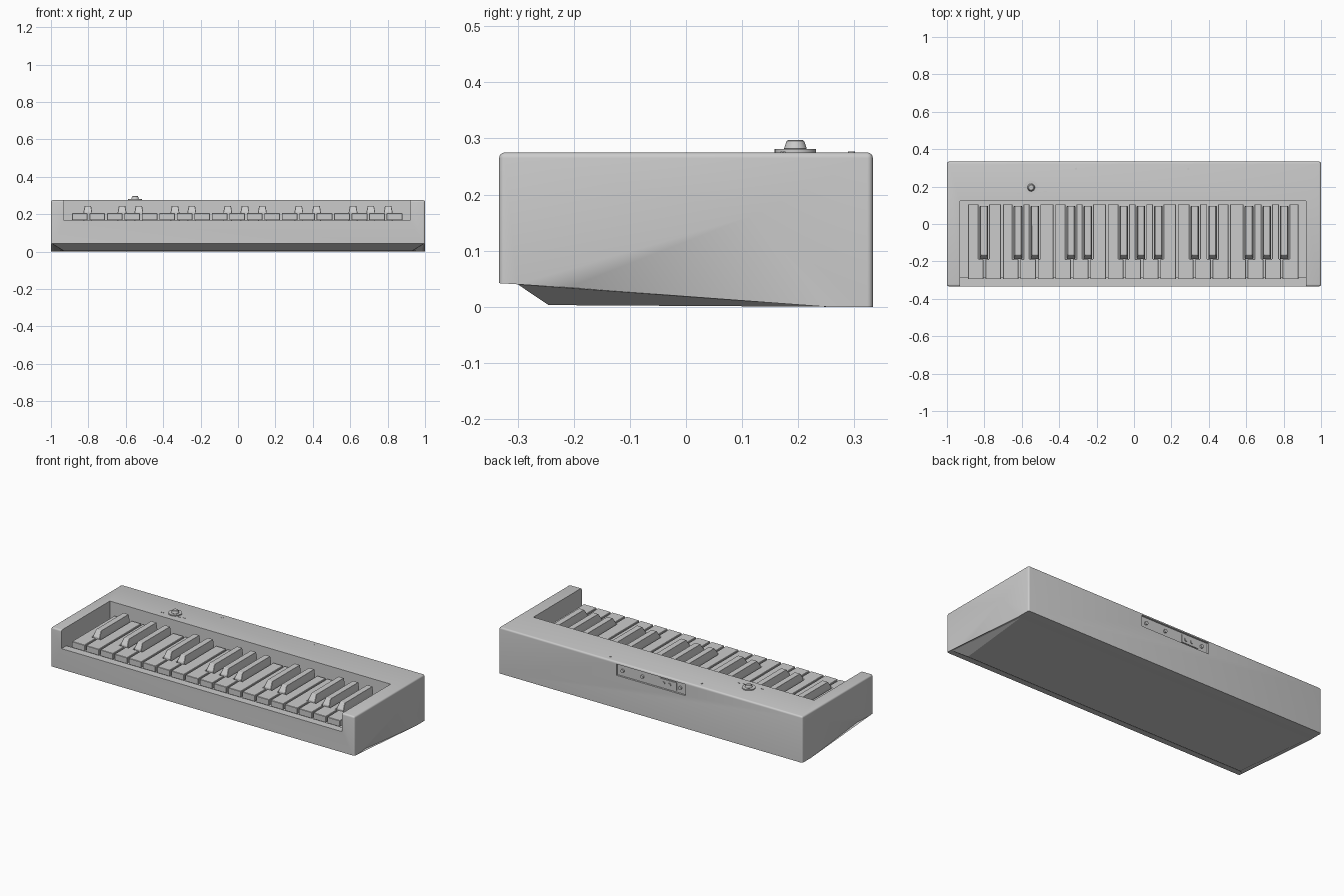
import bpy, bmesh, math
from mathutils import Matrix

if "Cube" in bpy.data.objects:
    bpy.data.objects.remove(bpy.data.objects["Cube"])


def add(name, bm, bevel=0, smooth=False):
    bmesh.ops.recalc_face_normals(bm, faces=bm.faces)
    me = bpy.data.meshes.new(name)
    bm.to_mesh(me)
    bm.free()
    ob = bpy.data.objects.new(name, me)
    bpy.context.collection.objects.link(ob)
    if bevel:
        m = ob.modifiers.new("bevel", 'BEVEL')
        m.width, m.segments, m.limit_method = bevel, 1, 'ANGLE'
    if smooth:
        activate(ob)
        bpy.ops.object.shade_smooth_by_angle(angle=math.radians(35))
    return ob


def activate(ob):
    bpy.ops.object.select_all(action='DESELECT')
    ob.select_set(True)
    bpy.context.view_layer.objects.active = ob


def prism(points, shift):
    """Extrude a closed 3D outline along a vector."""
    bm = bmesh.new()
    f = bm.faces.new([bm.verts.new(p) for p in points])
    r = bmesh.ops.extrude_face_region(bm, geom=[f])
    bmesh.ops.translate(bm, vec=shift, verts=[v for v in r['geom'] if isinstance(v, bmesh.types.BMVert)])
    return bm


def box(x0, x1, y0, y1, z0, z1):
    return prism([(x0, y0, z0), (x1, y0, z0), (x1, y1, z0), (x0, y1, z0)], (0, 0, z1 - z0))


def hull(points):
    bm = bmesh.new()
    for p in points:
        bm.verts.new(p)
    bmesh.ops.convex_hull(bm, input=bm.verts[:])
    return bm


def cone(x, y, z0, z1, r0, r1, segs=32):
    bm = bmesh.new()
    bmesh.ops.create_cone(bm, cap_ends=True, segments=segs, radius1=r0, radius2=r1, depth=z1 - z0,
                          matrix=Matrix.Translation((x, y, (z0 + z1) / 2)))
    return bm


def cut(ob, bm):
    c = add("cutter", bm)
    c.hide_render = True
    m = ob.modifiers.new("cut", 'BOOLEAN')
    m.operation, m.solver, m.object = 'DIFFERENCE', 'EXACT', c
    activate(ob)
    bpy.ops.object.modifier_apply(modifier="cut")
    bpy.data.objects.remove(c)


# Case: side profile extruded across, upper and corner edges rounded
side = [(-.333, .042), (-.333, .275), (.333, .275), (.333, 0), (.25, 0), (-.3, .04)]
bm = prism([(-1, y, z) for y, z in side], (2, 0, 0))
edges = [e for e in bm.edges if max(v.co.z for v in e.verts) > .1]
bmesh.ops.bevel(bm, geom=edges, offset=.01, segments=4, profile=.5, affect='EDGES')
case = add("case", bm)

# Key well, open at the front, with a lower key bed behind the front lip
cut(case, box(-.93, .92, -.4, .122, .165, .4))
cut(case, box(-.93, .92, -.287, .122, .14, .2))
# Shallow creased scoop on each end
for s in (-1, 1):
    cut(case, hull([(s, -.3, .04), (s, .12, .163), (s, .25, 0),
                    (s * .985, -.21, .034), (s * 1.1, -.05, .06)]))
# Connector recess on the back
cut(case, box(-.23, .225, .322, .4, .195, .262))
activate(case)
bpy.ops.object.shade_smooth_by_angle(angle=math.radians(30))

# Tapered base under the case
add("base", hull([(s * x, y, z) for s in (-1, 1) for x, y, z in
                  ((.99, -.3, .04), (.93, -.245, .003), (.985, .25, 0), (.93, -.2, .05))]))

# Keys
START, PITCH, GAP = -.893, .0935, .005
black_x = dict(zip((1, 3, 4, 6, 7, 9, 10, 11, 13, 14, 16, 17, 18),
                   (-.803, -.62, -.53, -.337, -.247, -.055, .037, .13, .325, .42, .615, .71, .803)))
NOTCH = .029
for i in range(19):
    a, b = START + i * PITCH + GAP, START + (i + 1) * PITCH - GAP
    y0, y1, yn = -.295, .105, -.188
    left = max(a, black_x[i] + NOTCH) if i in black_x else a
    right = min(b, black_x[i + 1] - NOTCH) if i + 1 in black_x else b
    pts = [(a, y0), (b, y0)]
    if right < b:
        pts += [(b, yn), (right, yn)]
    pts += [(right, y1), (left, y1)]
    if left > a:
        pts += [(left, yn), (a, yn)]
    add(f"white_key_{i}", prism([(x, y, .168) for x, y in pts], (0, 0, .037)), .002)

for i, x in black_x.items():
    add(f"black_key_{i}", hull([(x + s * w, y, z) for s in (-1, 1) for w, y, z in
                                ((.023, -.187, .15), (.023, -.187, .212), (.017, -.165, .245),
                                 (.017, .095, .245), (.023, .095, .15), (.023, .095, .212))]), .002)

# Control knob on a thin round plate with small tick marks
kx, ky = -.55, .195
add("knob_plate", cone(kx, ky, .27, .281, .037, .037), smooth=True)
add("knob", cone(kx, ky, .28, .297, .021, .015), .002, smooth=True)
for i, (dx, dy) in enumerate(((-.065, -.03), (.045, -.025), (.075, -.02))):
    add(f"panel_mark_{i}", box(kx + dx - .01, kx + dx + .01, ky + dy - .002, ky + dy + .002, .27, .2765))

# Tiny indicator studs on the top
for i, x in enumerate((-.31, .29)):
    add(f"indicator_{i}", cone(x, .295, .27, .277, .006, .006, 16), smooth=True)

# Connectors inside the back recess
for i, x in enumerate((.19, .06, -.08, -.12, -.19)):
    bm = cone(0, 0, -.008, .008, .01, .01, 20)
    bmesh.ops.transform(bm, matrix=Matrix.Translation((x, .324, .228)) @ Matrix.Rotation(-math.pi / 2, 4, 'X'),
                        verts=bm.verts)
    add(f"jack_{i}", bm, smooth=True)
add("port_block", box(-.165, -.055, .318, .327, .205, .252))
